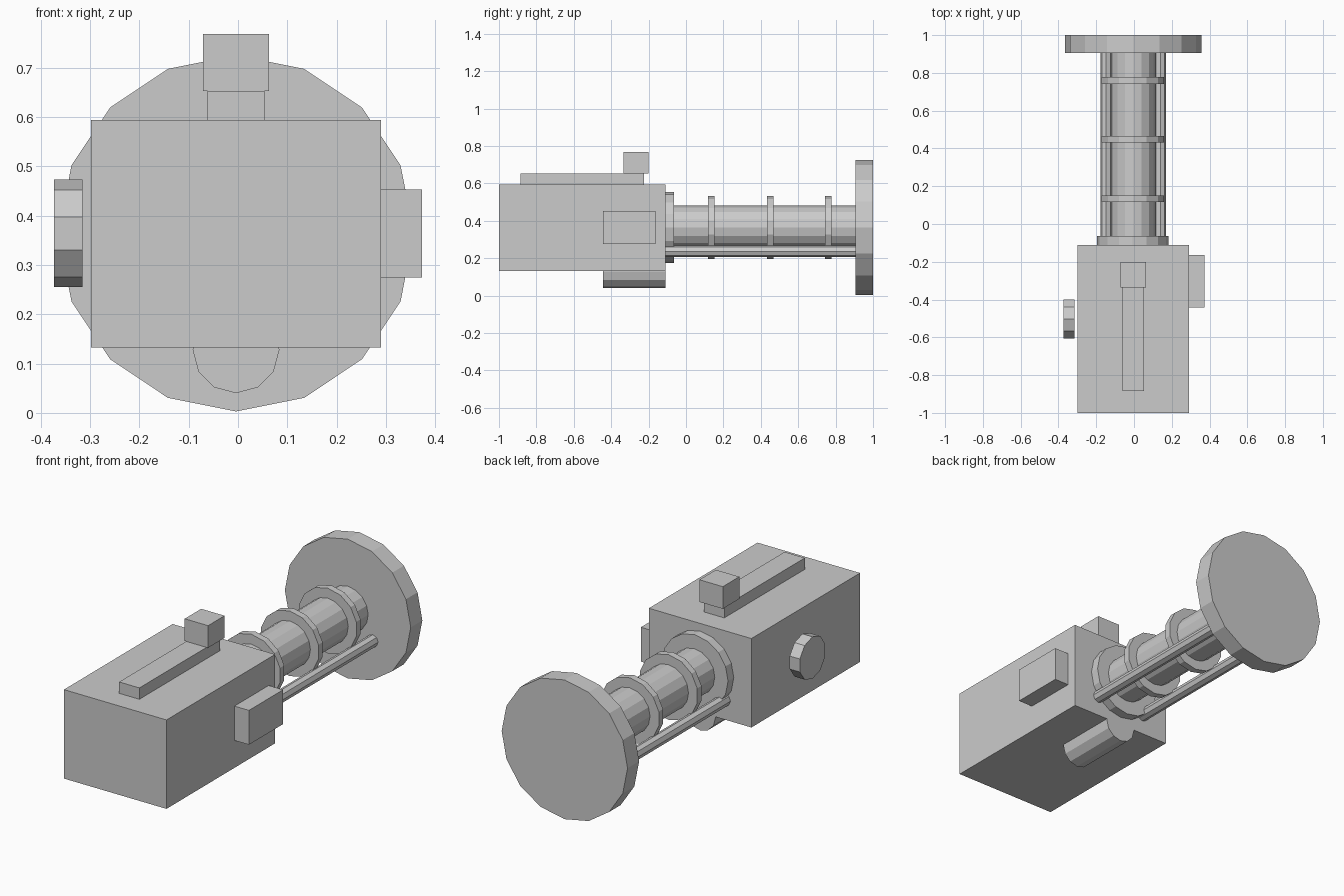
import bpy, bmesh
from math import sin, cos, tau

if "Cube" in bpy.data.objects:
    bpy.data.objects.remove(bpy.data.objects["Cube"])

CX = -0.004   # shared centre line of the body and barrel
CZ = 0.364


def finish(name, bm):
    bmesh.ops.recalc_face_normals(bm, faces=bm.faces)
    mesh = bpy.data.meshes.new(name)
    bm.to_mesh(mesh)
    bm.free()
    obj = bpy.data.objects.new(name, mesh)
    bpy.context.collection.objects.link(obj)
    return obj


def box(name, x, y, z):
    """Box from (min, max) pairs."""
    bm = bmesh.new()
    bmesh.ops.create_cube(bm, size=1)
    for v in bm.verts:
        v.co = [lo + (c + 0.5) * (hi - lo) for c, (lo, hi) in zip(v.co, (x, y, z))]
    return finish(name, bm)


def prism(name, axis, centre, radius, span, sides):
    """Faceted cylinder along x or y with one corner pointing down."""
    bm = bmesh.new()
    rings = []
    for s in span:
        ring = []
        for i in range(sides):
            a = tau * i / sides
            u = centre[0] + radius * sin(a)
            z = centre[1] - radius * cos(a)
            ring.append(bm.verts.new((u, s, z) if axis == 'y' else (s, u, z)))
        bm.faces.new(ring)
        rings.append(ring)
    for i in range(sides):
        j = (i + 1) % sides
        bm.faces.new((rings[0][i], rings[0][j], rings[1][j], rings[1][i]))
    return finish(name, bm)


# Main housing with top rail, rail block and side box
box("housing", (-0.298, 0.290), (-1.0, -0.110), (0.133, 0.594))
box("top_rail", (-0.062, 0.054), (-0.885, -0.225), (0.594, 0.653))
box("rail_block", (-0.071, 0.063), (-0.335, -0.200), (0.653, 0.768))
box("side_box", (0.290, 0.373), (-0.443, -0.163), (0.275, 0.453))

# Side dial and half-sunk cylinder under the housing
prism("side_dial", 'x', (-0.503, CZ), 0.109, (-0.373, -0.315), 10)
prism("lower_cylinder", 'y', (CX, 0.128), 0.088, (-0.445, -0.110), 12)

# Barrel with collar, rings and end disc
prism("collar", 'y', (CX - 0.003, CZ), 0.190, (-0.110, -0.063), 16)
prism("barrel", 'y', (CX, CZ), 0.117, (-0.110, 0.910), 16)
for i, y in enumerate((0.117, 0.432, 0.742)):
    prism(f"barrel_ring_{i + 1}", 'y', (CX - 0.002, CZ), 0.169, (y, y + 0.035), 14)
prism("end_disc", 'y', (CX, CZ), 0.361, (0.905, 1.0), 16)

# Pair of guide rods below the barrel
for side, name in ((-1, "left"), (1, "right")):
    prism(f"guide_rod_{name}", 'y', (CX + side * 0.143, 0.237), 0.031, (-0.110, 0.910), 8)
